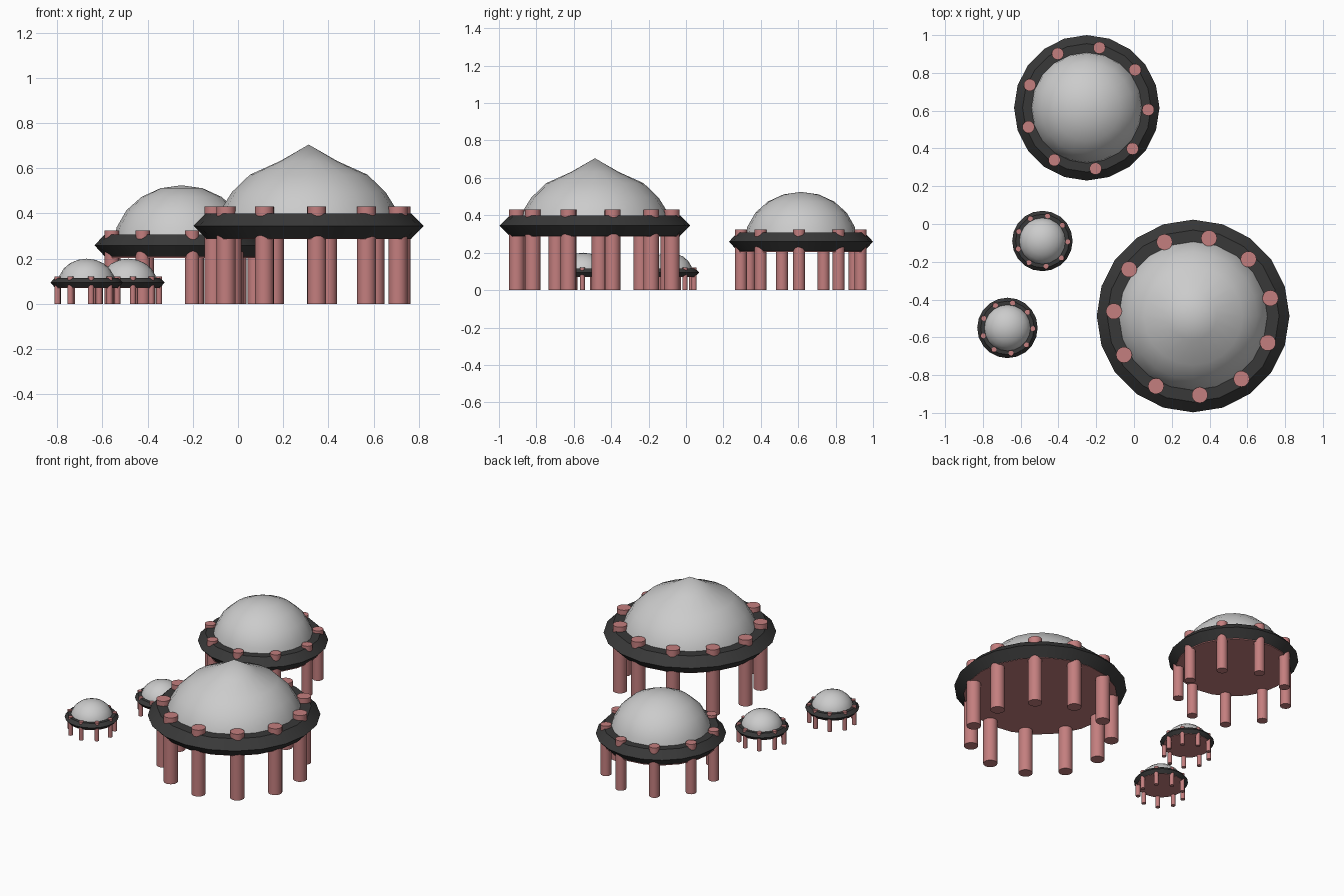
import bpy
from math import cos, sin, pi, radians

if "Cube" in bpy.data.objects:
    bpy.data.objects.remove(bpy.data.objects["Cube"])


def material(name, color):
    m = bpy.data.materials.new(name)
    m.diffuse_color = color
    m.use_nodes = True
    m.node_tree.nodes["Principled BSDF"].inputs["Base Color"].default_value = m.diffuse_color
    return m


PINK = material("pink_stone", (0.55, 0.21, 0.21, 1))
DARK = material("dark_rim", (0.04, 0.04, 0.04, 1))
SIDES = 20


def finish(obj, name, mat=None, angle=30):
    obj.name = name
    if mat:
        obj.data.materials.append(mat)
    bpy.ops.object.shade_smooth_by_angle(angle=radians(angle))


def cylinder(name, x, y, z0, z1, r, sides):
    bpy.ops.mesh.primitive_cylinder_add(vertices=sides, radius=r, depth=z1 - z0,
                                        location=(x, y, (z0 + z1) / 2))
    finish(bpy.context.object, name, PINK)


def lathe(name, x, y, profile):
    # Profile runs from the base up to a single apex point
    verts, faces = [], []
    for r, z in profile[:-1]:
        for i in range(SIDES):
            a = 2 * pi * i / SIDES
            verts.append((r * cos(a), r * sin(a), z))
    verts.append((0, 0, profile[-1][1]))
    rows = len(profile) - 1
    for k in range(rows):
        for i in range(SIDES):
            a, b = k * SIDES + i, k * SIDES + (i + 1) % SIDES
            if k < rows - 1:
                faces.append((a, b, b + SIDES, a + SIDES))
            else:
                faces.append((a, b, len(verts) - 1))
    mesh = bpy.data.meshes.new(name)
    mesh.from_pydata(verts, [], faces)
    obj = bpy.data.objects.new(name, mesh)
    obj.location = (x, y, 0)
    bpy.context.collection.objects.link(obj)
    bpy.ops.object.select_all(action='DESELECT')
    obj.select_set(True)
    bpy.context.view_layer.objects.active = obj
    finish(obj, name, angle=60)


def round_dome(r, z, h, steps=5):
    ring = [(r * cos(pi / 2 * i / steps), z + h * sin(pi / 2 * i / steps))
            for i in range(steps)]
    return ring + [(0, z + h)]


def pavilion(name, x, y, major, minor, z0, z1, dome, cols, col_r, col_ring,
             col_top, start, floor_z):
    # Six-sided flattened rim
    zm = (z0 + z1) / 2
    bpy.ops.mesh.primitive_torus_add(major_radius=major, minor_radius=minor,
                                     major_segments=SIDES, minor_segments=6,
                                     location=(x, y, zm))
    rim = bpy.context.object
    rim.scale.z = (z1 - z0) / 2 / (minor * sin(pi / 3))
    bpy.ops.object.transform_apply(location=False, rotation=False, scale=True)
    finish(rim, name + "_rim", DARK)
    # Ceiling plate under the dome
    cylinder(name + "_ceiling", x, y, floor_z, z0 + 0.01, major + minor * 0.5, SIDES)
    # Dome
    lathe(name + "_dome", x, y, dome)
    # Columns
    for i in range(cols):
        a = radians(start) + 2 * pi * i / cols
        cylinder(f"{name}_column_{i + 1}", x + col_ring * cos(a), y + col_ring * sin(a),
                 0, col_top, col_r, 20)


pointed = [(0.405, 0.345), (0.39, 0.415), (0.34, 0.495), (0.26, 0.572), (0.127, 0.632), (0, 0.705)]
pavilion("large_pavilion", 0.313, -0.487, 0.40, 0.11, 0.29, 0.40, pointed,
         cols=11, col_r=0.042, col_ring=0.42, col_top=0.432, start=13, floor_z=0.288)
pavilion("medium_pavilion", -0.25, 0.615, 0.295, 0.09, 0.21, 0.308,
         round_dome(0.302, 0.255, 0.27),
         cols=9, col_r=0.032, col_ring=0.325, col_top=0.325, start=-1.8, floor_z=0.204)
for n, (x, y) in enumerate([(-0.485, -0.09), (-0.67, -0.55)]):
    pavilion(f"small_pavilion_{n + 1}", x, y, 0.123, 0.037, 0.073, 0.115,
             round_dome(0.126, 0.093, 0.107),
             cols=9, col_r=0.0135, col_ring=0.136, col_top=0.12, start=-1.8, floor_z=0.071)
